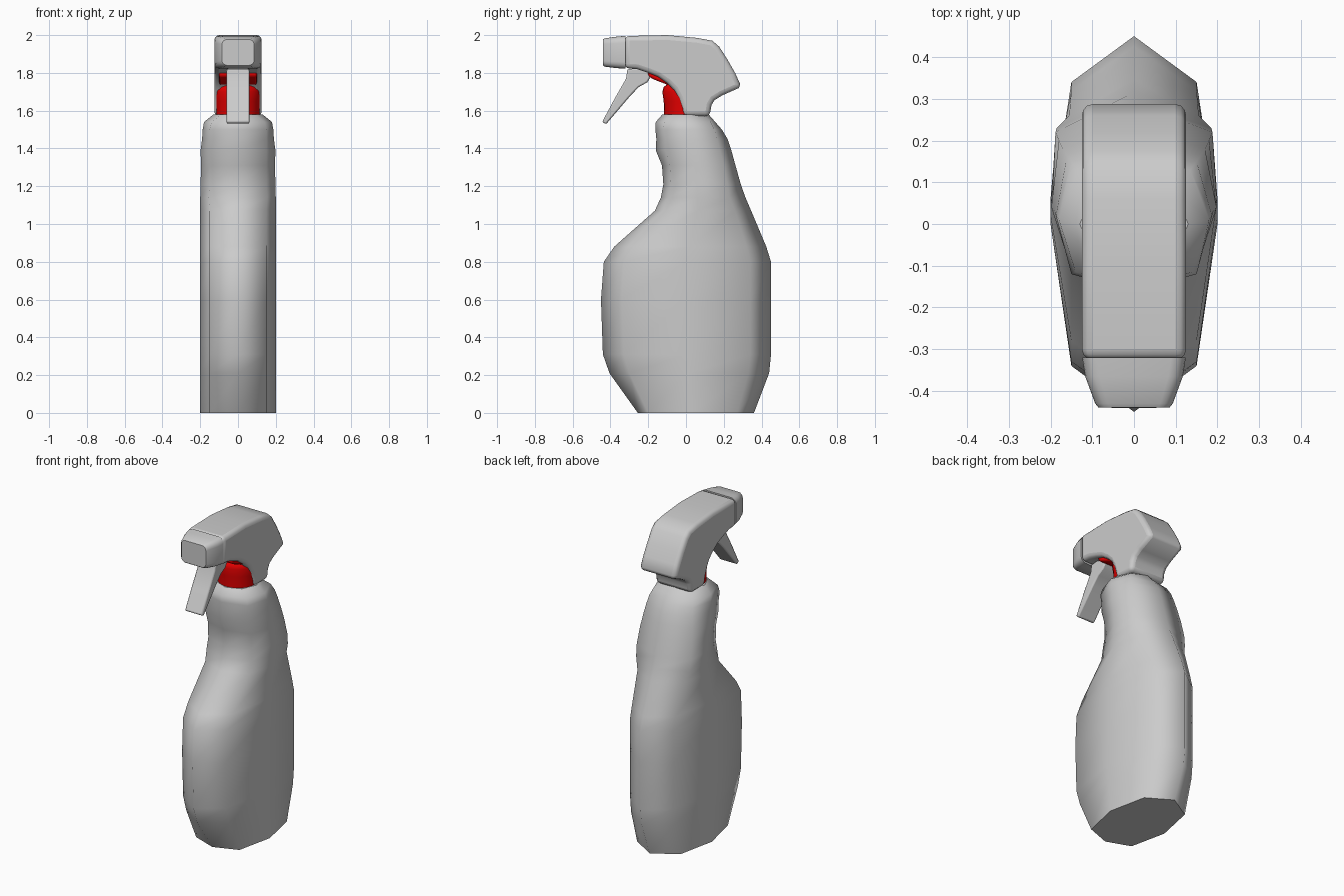
import bpy, bmesh, math

if "Cube" in bpy.data.objects:
    bpy.data.objects.remove(bpy.data.objects["Cube"])


def finish(name, bm, angle=40, mat=None, bevel=0, segs=3):
    bmesh.ops.recalc_face_normals(bm, faces=bm.faces)
    me = bpy.data.meshes.new(name)
    bm.to_mesh(me)
    bm.free()
    ob = bpy.data.objects.new(name, me)
    bpy.context.collection.objects.link(ob)
    if bevel:
        m = ob.modifiers.new("bevel", 'BEVEL')
        m.width, m.segments = bevel, segs
        m.limit_method, m.angle_limit = 'ANGLE', math.radians(50)
    if mat:
        me.materials.append(mat)
    bpy.ops.object.select_all(action='DESELECT')
    ob.select_set(True)
    bpy.context.view_layer.objects.active = ob
    bpy.ops.object.shade_smooth_by_angle(angle=math.radians(angle))
    return ob


def loft(rings):
    bm = bmesh.new()
    loops = [[bm.verts.new(p) for p in r] for r in rings]
    n = len(loops[0])
    for a, b in zip(loops, loops[1:]):
        for i in range(n):
            j = (i + 1) % n
            bm.faces.new((a[i], a[j], b[j], b[i]))
    bm.faces.new(loops[0][::-1])
    bm.faces.new(loops[-1])
    return bm


def extrude_profile(pts, hw):
    return loft([[(x, y, z) for y, z in pts] for x in (-hw, hw)])


def rounded_rect(y, hw, z0, z1, r):
    cz, hh = (z0 + z1) / 2, (z1 - z0) / 2
    pts = []
    for k, (sx, sz) in enumerate(((1, 1), (-1, 1), (-1, -1), (1, -1))):
        for s in range(5):
            a = math.pi / 2 * (k + s / 4)
            pts.append((sx * (hw - r) + r * math.cos(a), y,
                        cz + sz * (hh - r) + r * math.sin(a)))
    return pts


red = bpy.data.materials.new("red")
red.diffuse_color = (0.8, 0.0, 0.0, 1)
red.use_nodes = True
red.node_tree.nodes["Principled BSDF"].inputs["Base Color"].default_value = red.diffuse_color

# Bottle: eight-sided rings
# z, front y, front corner (x, y), side (x, y), back corner (x, y), back y
levels = [
    (0.00, -.255, .15, -.20, .20, .03, .15, .27, .36),
    (0.21, -.405, .15, -.30, .20, .01, .15, .33, .44),
    (0.31, -.44, .15, -.33, .20, 0, .15, .34, .45),
    (0.60, -.45, .15, -.34, .20, 0, .15, .34, .45),
    (0.80, -.435, .15, -.33, .20, 0, .15, .34, .45),
    (0.88, -.38, .15, -.28, .20, .02, .15, .32, .425),
    (1.07, -.165, .15, -.11, .20, .06, .155, .26, .345),
    (1.14, -.133, .155, -.09, .20, .06, .185, .23, .315),
    (1.21, -.12, .15, -.08, .198, .06, .188, .22, .29),
    (1.31, -.127, .15, -.085, .196, .05, .18, .20, .262),
    (1.39, -.16, .15, -.11, .198, .04, .17, .18, .24),
    (1.45, -.157, .15, -.11, .19, .03, .16, .165, .22),
    (1.50, -.162, .15, -.12, .187, .02, .15, .15, .19),
    (1.54, -.16, .14, -.115, .18, .01, .135, .13, .155),
    (1.58, -.125, .09, -.09, .13, 0, .09, .09, .12),
]
rings = []
for z, f, fx, fy, sx, sy, bx, by, b in levels:
    rings.append([(0, f, z), (fx, fy, z), (sx, sy, z), (bx, by, z), (0, b, z),
                  (-bx, by, z), (-sx, sy, z), (-fx, fy, z)])
bottle = finish("bottle", loft(rings), 85)
for p in bottle.data.polygons:
    if len(p.vertices) == 8:
        p.use_smooth = False

# Sprayer head shell
head = [(-.325, 1.995), (-.1, 2.0), (.06, 1.985), (.14, 1.97), (.175, 1.94),
        (.22, 1.87), (.26, 1.80), (.287, 1.74), (.28, 1.72), (.19, 1.68),
        (.15, 1.655), (.135, 1.63), (.125, 1.57), (-.016, 1.57), (-.022, 1.61),
        (-.04, 1.665), (-.065, 1.71), (-.10, 1.745), (-.15, 1.78),
        (-.20, 1.80), (-.26, 1.82), (-.325, 1.825)]
finish("sprayer_head", extrude_profile(head, .125), 50, bevel=.028)

# Nozzle
finish("nozzle", loft([rounded_rect(-.32, .124, 1.822, 1.996, .035),
                       rounded_rect(-.365, .117, 1.825, 1.992, .035),
                       rounded_rect(-.43, .093, 1.833, 1.983, .03),
                       rounded_rect(-.44, .085, 1.84, 1.977, .027)]), 40)

# Trigger
trigger = [(-.31, 1.82), (-.317, 1.77), (-.376, 1.667), (-.444, 1.54),
           (-.423, 1.528), (-.296, 1.677), (-.25, 1.725), (-.205, 1.75),
           (-.18, 1.79), (-.19, 1.83)]
finish("trigger", extrude_profile(trigger, .06), 40, bevel=.008, segs=2)

# Red screw collar
collar = [(1.56, .115), (1.65, .118), (1.70, .125), (1.725, .118), (1.74, .10), (1.77, .09)]
finish("collar", loft([[(r * math.cos(a), r * math.sin(a), z)
                        for a in (i * math.pi / 12 for i in range(24))]
                       for z, r in collar]), 40, red)

# Red pump housing behind the trigger
pump = [(-.20, 1.84), (-.20, 1.782), (-.17, 1.765), (-.10, 1.738), (0, 1.73), (0, 1.84)]
finish("pump_housing", extrude_profile(pump, .10), 40, red, bevel=.01, segs=2)
